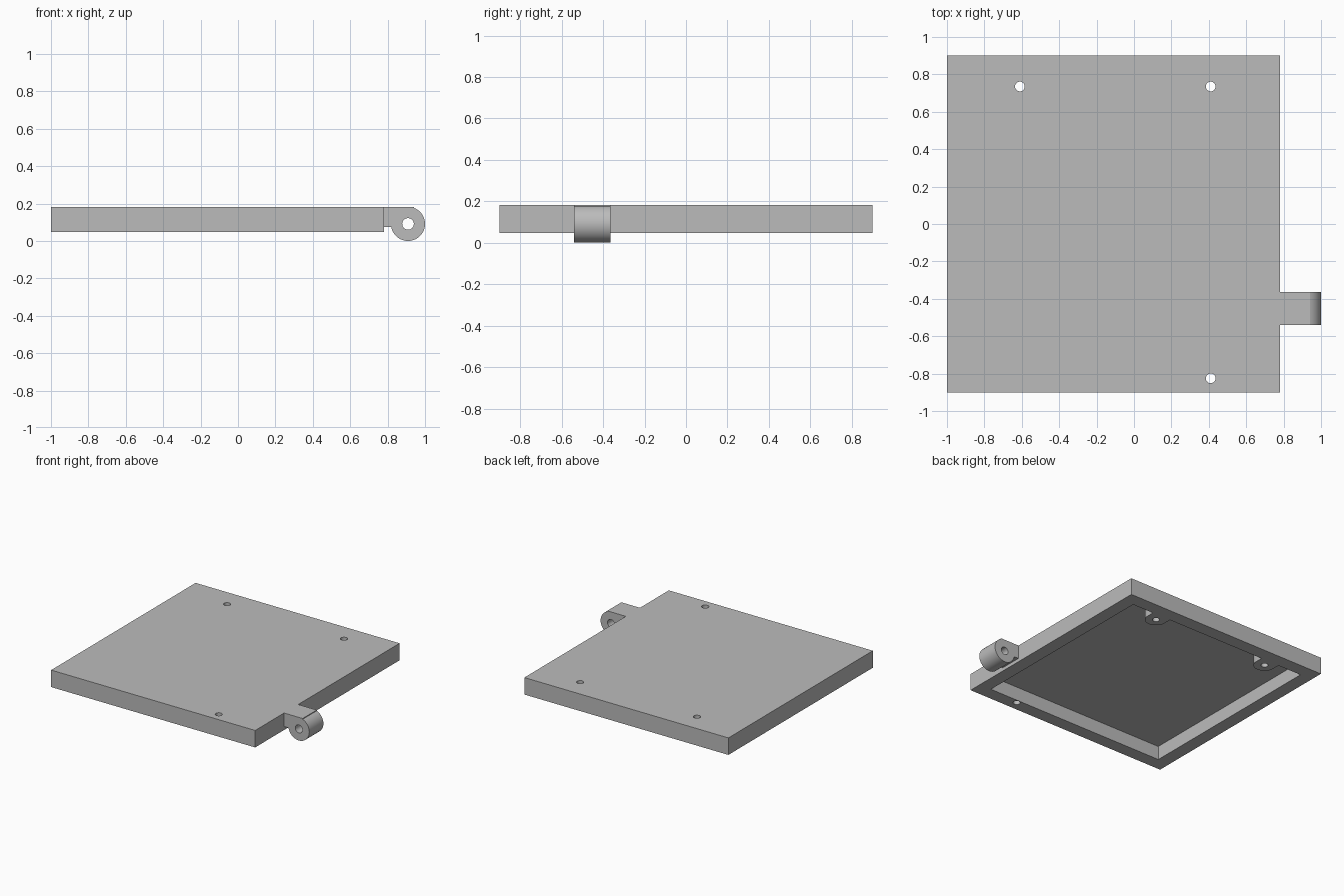
import bpy
import bmesh
from math import acos, asin, cos, sin, pi
from mathutils import Vector

cube = bpy.data.objects.get("Cube")
if cube:
    bpy.data.objects.remove(cube, do_unlink=True)

grey = bpy.data.materials.new("plain grey")
grey.use_nodes = True
grey.diffuse_color = (0.5, 0.5, 0.5, 1)
grey.node_tree.nodes["Principled BSDF"].inputs["Base Color"].default_value = grey.diffuse_color


def arc(cx, cy, r, start, end, steps):
    angles = [start + (end - start) * i / steps for i in range(steps + 1)]
    return [(cx + r * cos(a), cy + r * sin(a)) for a in angles]


def circle(cx, cy, r, steps=32):
    return arc(cx, cy, r, 0, 2 * pi, steps)[:-1]


def prism(name, outline, low, high, axis="z"):
    """Extrude an outline along z (outline in x, y) or along y (outline in x, z)."""
    def place(p, t):
        return (p[0], p[1], t) if axis == "z" else (p[0], t, p[1])
    bm = bmesh.new()
    face = bm.faces.new([bm.verts.new(place(p, low)) for p in outline])
    moved = bmesh.ops.extrude_face_region(bm, geom=[face])["geom"]
    shift = Vector(place((0, 0), high - low))
    bmesh.ops.translate(bm, vec=shift, verts=[v for v in moved if isinstance(v, bmesh.types.BMVert)])
    bmesh.ops.recalc_face_normals(bm, faces=bm.faces)
    mesh = bpy.data.meshes.new(name)
    bm.to_mesh(mesh)
    bm.free()
    mesh.materials.append(grey)
    obj = bpy.data.objects.new(name, mesh)
    bpy.context.collection.objects.link(obj)
    return obj


def activate(obj):
    bpy.ops.object.select_all(action="DESELECT")
    obj.select_set(True)
    bpy.context.view_layer.objects.active = obj


def cut(target, cutter):
    cutter.hide_render = True
    mod = target.modifiers.new("cut", "BOOLEAN")
    mod.operation = "DIFFERENCE"
    mod.solver = "EXACT"
    mod.object = cutter
    activate(target)
    bpy.ops.object.modifier_apply(modifier=mod.name)
    bpy.data.objects.remove(cutter, do_unlink=True)


# Main plate: shallow tray, open underneath
LEFT, RIGHT, DEPTH = -1.0, 0.78, 0.9
BOTTOM, TOP, FLOOR, RIM = 0.048, 0.182, 0.156, 0.104
HOLE_X, BACK_Y, FRONT_Y = (0.41, -0.61), 0.735, -0.825
cover = prism("cover_plate", [(LEFT, -DEPTH), (RIGHT, -DEPTH), (RIGHT, DEPTH), (LEFT, DEPTH)], BOTTOM, TOP)

# Pocket outline, leaving two rounded screw bosses against the back wall
x0, x1, y1 = LEFT + RIM, RIGHT - RIM, DEPTH - RIM
boss = 0.08
pocket = [(x0, -y1), (x1, -y1), (x1, y1)]
for x in HOLE_X:
    pocket += [(x + boss, y1), *arc(x, BACK_Y, boss, 0, -pi, 20), (x - boss, y1)]
pocket.append((x0, y1))
cut(cover, prism("pocket_cutter", pocket, 0, FLOOR))

# Screw holes
for x, y in [(HOLE_X[0], BACK_Y), (HOLE_X[1], BACK_Y), (HOLE_X[0], FRONT_Y)]:
    cut(cover, prism("screw_cutter", circle(x, y, 0.026), -0.1, 0.3))

# Hinge lug: short arm ending in a round barrel with a pin hole
cx, cz, r = 0.909, 0.091, 0.091
arm_end, arm_low = 0.942, 0.075
start = acos((arm_end - cx) / r)
end = -pi + asin((cz - arm_low) / r)
profile = [(RIGHT, TOP), (arm_end, TOP), *arc(cx, cz, r, start, end, 40), (RIGHT, arm_low)]
lug = prism("hinge_lug", profile, -0.54, -0.364, "y")
cut(lug, prism("pin_cutter", circle(cx, cz, 0.031), -0.7, -0.2, "y"))

for obj in (cover, lug):
    activate(obj)
    bpy.ops.object.shade_smooth_by_angle(angle=pi / 6)
